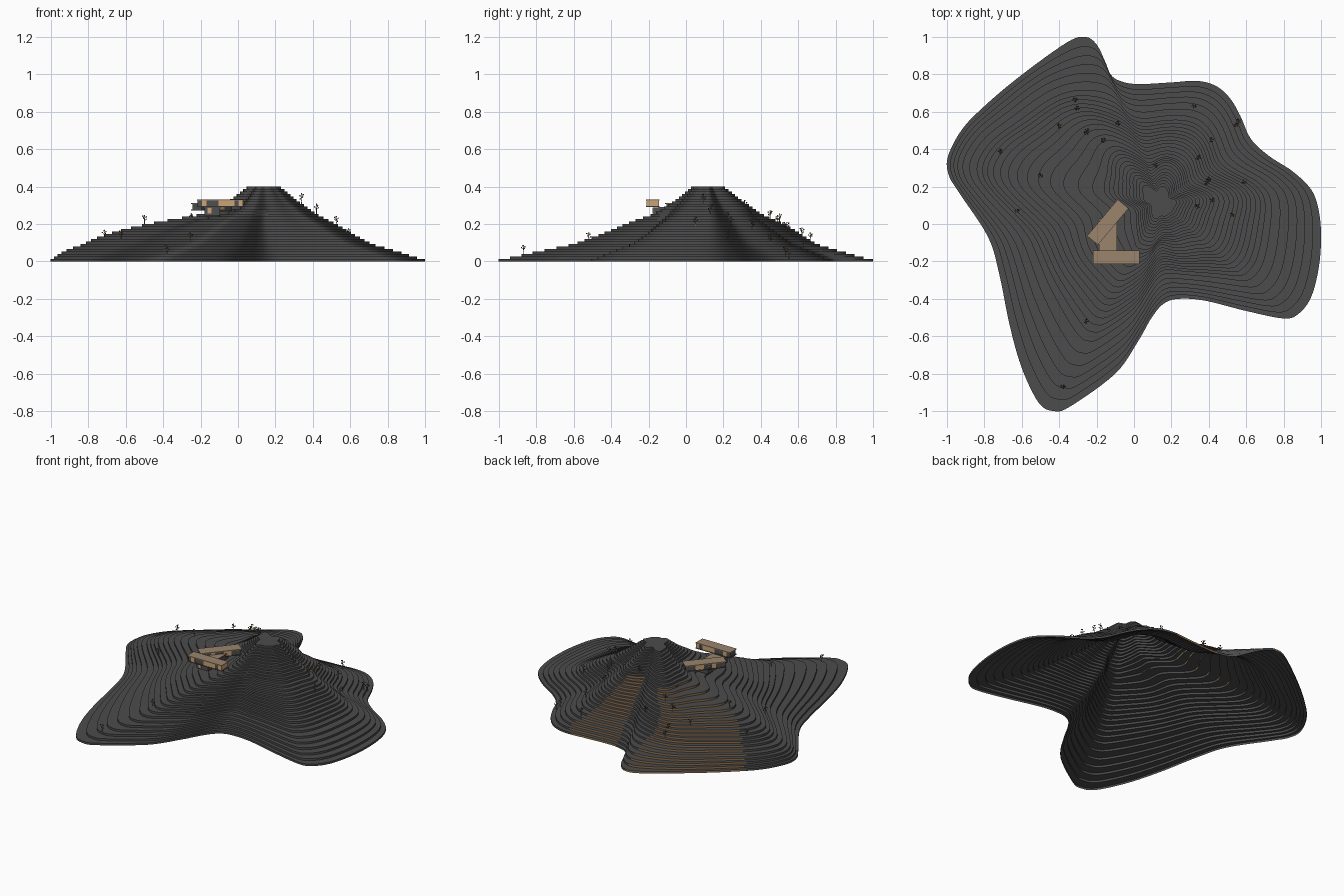
import bpy, bmesh, math, random
from mathutils import Vector, Matrix

if "Cube" in bpy.data.objects:
    bpy.data.objects.remove(bpy.data.objects["Cube"])

random.seed(4)


def material(name, rgb):
    m = bpy.data.materials.new(name)
    m.diffuse_color = (*rgb, 1)
    m.use_nodes = True
    m.node_tree.nodes["Principled BSDF"].inputs["Base Color"].default_value = m.diffuse_color
    return m


GREY = material("dark grey board", (0.072, 0.072, 0.072))
BROWN = material("brown edge", (0.27, 0.16, 0.08))
ROOF = material("tan roof", (0.33, 0.235, 0.155))
WOOD = material("light wood", (0.60, 0.37, 0.18))
GLASS = material("grey glass", (0.08, 0.08, 0.08))
LEAF = material("dark leaf", (0.06, 0.058, 0.055))


def make(name, bm, mats):
    me = bpy.data.meshes.new(name)
    bm.to_mesh(me)
    bm.free()
    for m in mats:
        me.materials.append(m)
    ob = bpy.data.objects.new(name, me)
    bpy.context.collection.objects.link(ob)
    return ob


# ---- hill: stacked contour boards, an open shell of risers and treads ----
OUTLINE = [(-.26, 1), (-.20, .96), (-.155, .87), (-.125, .80), (-.075, .765), (.02, .748),
           (.20, .757), (.34, .765), (.44, .737), (.515, .67), (.57, .575), (.625, .455),
           (.72, .365), (.85, .28), (.95, .18), (.99, .06), (1, -.09), (.985, -.25),
           (.945, -.395), (.88, -.48), (.80, -.505), (.60, -.465), (.38, -.41), (.24, -.40),
           (.16, -.425), (.095, -.50), (.02, -.63), (-.10, -.80), (-.34, -.975), (-.43, -1),
           (-.51, -.955), (-.60, -.77), (-.665, -.54), (-.72, -.27), (-.78, -.07),
           (-.93, .16), (-.99, .26), (-.995, .36), (-.92, .505), (-.80, .63), (-.61, .79),
           (-.36, .97)]
CENTRE = Vector((.14, .11))
LAYERS, H = 30, 0.4 / 30
KEYS = [(0, 1), (.12, .83), (.22, .67), (.34, .56), (.5, .43), (.62, .32), (.82, .19), (1, .095)]


def smooth_closed(pts, sub=6):
    out, n = [], len(pts)
    P = [Vector(p) for p in pts]
    for i in range(n):
        a, b, c, d = P[i - 1], P[i], P[(i + 1) % n], P[(i + 2) % n]
        for s in range(sub):
            t = s / sub
            out.append(.5 * (2 * b + (c - a) * t + (2 * a - 5 * b + 4 * c - d) * t * t
                             + (3 * b - a - 3 * c + d) * t ** 3))
    return out


def relax(ring, passes):
    for _ in range(passes):
        ring = [(ring[i - 1] + 2 * q + ring[(i + 1) % len(ring)]) / 4
                for i, q in enumerate(ring)]
    return ring


def spread(t):
    for (t0, f0), (t1, f1) in zip(KEYS, KEYS[1:]):
        if t <= t1:
            return f0 + (f1 - f0) * (t - t0) / (t1 - t0)
    return KEYS[-1][1]


def bump(a, deg, width):
    d = (math.degrees(a) - deg + 180) % 360 - 180
    return math.exp(-(d / width) ** 2)


def contour(base, soft, k):
    t = k / (LAYERS - 1)
    high = min(1, max(0, (t - .56) / .16))
    ring = []
    for p, s in zip(base, soft):
        d = p - CENTRE
        # the gully at the back fades out uphill
        d = d.lerp(s - CENTRE, min(1, 3 * t) * bump(math.atan2(d.y, d.x), 111, 22))
        a, r = math.atan2(d.y, d.x), d.length
        f = spread(t) + .23 * bump(a, 172, 32) * math.sin(math.pi * min(1, t / .65))
        f *= (.85 / r) ** (.45 * t)                       # rounder towards the top
        f *= 1 + .13 * t * math.sin(5 * a + 1.2) + .05 * t * math.sin(9 * a)
        f *= 1 - .42 * high * bump(a, 210, 32)            # shelf for the house
        f *= 1 + .45 * t * bump(a, 130, 16)               # upper left spur
        f *= 1 + .28 * high * bump(a, 264, 13) + .2 * high * t * bump(a, 80, 25)
        ring.append(CENTRE + d * f)
    return relax(ring, round(10 * t))


base = smooth_closed(OUTLINE)
soft = relax(base, 160)
rings = [contour(base, soft, k) for k in range(LAYERS)]
bm = bmesh.new()
N = len(base)
loops = []
for k, ring in enumerate(rings):
    for z in (k * H, (k + 1) * H):
        loops.append([bm.verts.new((p.x, p.y, z)) for p in ring])
for j, (lo, hi) in enumerate(zip(loops, loops[1:])):
    for i in range(N):
        m = (i + 1) % N
        f = bm.faces.new((lo[m], lo[i], hi[i], hi[m]))
        f.normal_update()
        c, n = f.calc_center_median(), f.normal
        # brown board edges on the back left slope
        side = (-c.x - c.y) / 1.414
        if j % 2 == 0 and c.z < .27 and n.dot(Vector((-.6, .8, 0))) > .7 and -.75 < side < .19:
            f.material_index = 1
cap = bm.faces.new(loops[-1])
bmesh.ops.triangulate(bm, faces=[cap])
bmesh.ops.recalc_face_normals(bm, faces=bm.faces)
if sum(f.normal.z * f.calc_area() for f in bm.faces) < 0:
    bmesh.ops.reverse_faces(bm, faces=bm.faces)
make("terraced_hill", bm, [GREY, BROWN])


def inside(ring, x, y):
    hit = False
    for a, b in zip(ring, ring[1:] + ring[:1]):
        if (a.y > y) != (b.y > y) and x < a.x + (y - a.y) * (b.x - a.x) / (b.y - a.y):
            hit = not hit
    return hit


def ground(x, y):
    return H * sum(inside(r, x, y) for r in rings)


# ---- house: two long wings resting on a lower link ----
def box(name, x0, x1, y0, y1, z0, z1, mat, frame=Matrix()):
    bm = bmesh.new()
    bmesh.ops.create_cube(bm, size=1)
    for v in bm.verts:
        v.co = frame @ Vector(((x0 + x1) / 2 + v.co.x * (x1 - x0),
                               (y0 + y1) / 2 + v.co.y * (y1 - y0),
                               (z0 + z1) / 2 + v.co.z * (z1 - z0)))
    return make(name, bm, [mat])


def wing(name, cx, cy, z, length, width, angle, walls):
    fr = Matrix.Translation((cx, cy, z)) @ Matrix.Rotation(math.radians(angle), 4, 'Z')
    L, W = length / 2, width / 2
    box(name + "_floor", -L, L, -W, W, 0, .005, GLASS, fr)
    box(name + "_roof", -L, L, -W, W, .034, .039, ROOF, fr)
    box(name + "_glass", -L + .004, L - .004, -W + .005, W - .005, .005, .034, GLASS, fr)
    for i, (a, b) in enumerate(walls):
        box(f"{name}_wall_{i}", a * L, b * L, -W + .002, W - .002, .005, .034, WOOD, fr)


wing("front_wing", -.095, -.178, .292, .25, .07, 0, [(-.78, -.58), (-.08, .6), (.78, .98)])
wing("angled_wing", -.14, .01, .272, .255, .075, 50, [(-.5, -.3), (.1, .5)])
box("link_body", -.18, -.095, -.175, .03, .245, .288, GLASS)
box("link_roof", -.187, -.09, -.15, .03, .288, .292, ROOF)
box("link_wall", -.163, -.143, -.179, -.03, .255, .287, WOOD)


# ---- bare little trees ----
def stick(bm, a, b, r):
    d = b - a
    m = Matrix.Translation((a + b) / 2) @ d.to_track_quat('Z', 'Y').to_matrix().to_4x4()
    bmesh.ops.create_cone(bm, segments=4, radius1=r, radius2=r * .6, depth=d.length, matrix=m,
                          cap_ends=True)


def tree(i, x, y):
    z = ground(x, y)
    h = random.uniform(.042, .056)
    bm = bmesh.new()
    root = Vector((x, y, z))
    stick(bm, root, root + Vector((0, 0, h)), .002)
    tips = [root + Vector((0, 0, h))]
    for j in range(5):
        a = j * 2.4 + i
        s = root + Vector((0, 0, h * (.35 + .1 * j)))
        e = s + Vector((math.cos(a) * .010, math.sin(a) * .010, .009))
        stick(bm, s, e, .0013)
        tips.append(e)
    wood = len(bm.faces)
    for p in tips:
        bmesh.ops.create_icosphere(bm, subdivisions=1, radius=.0042,
                                   matrix=Matrix.Translation(p))
    for n, f in enumerate(bm.faces):          # every other leaf clump is brown
        f.material_index = int(n >= wood and (n - wood) // 20 % 2 == 1)
    make(f"tree_{i}", bm, [BROWN, LEAF])


TREES = [(-.315, .665), (-.305, .62), (-.4, .525), (-.255, .49), (-.165, .45), (-.085, .54),
         (.32, .63), (.545, .53), (.415, .45), (.115, .315), (.39, .22), (-.715, .39),
         (-.5, .26), (-.625, .07), (-.255, -.52), (.34, .095), (.59, .225), (.42, .13),
         (.525, .05), (-.38, -.87), (.345, .355), (.56, .55), (.4, .24), (-.25, .5)]
for i, (x, y) in enumerate(TREES):
    tree(i, x, y)
